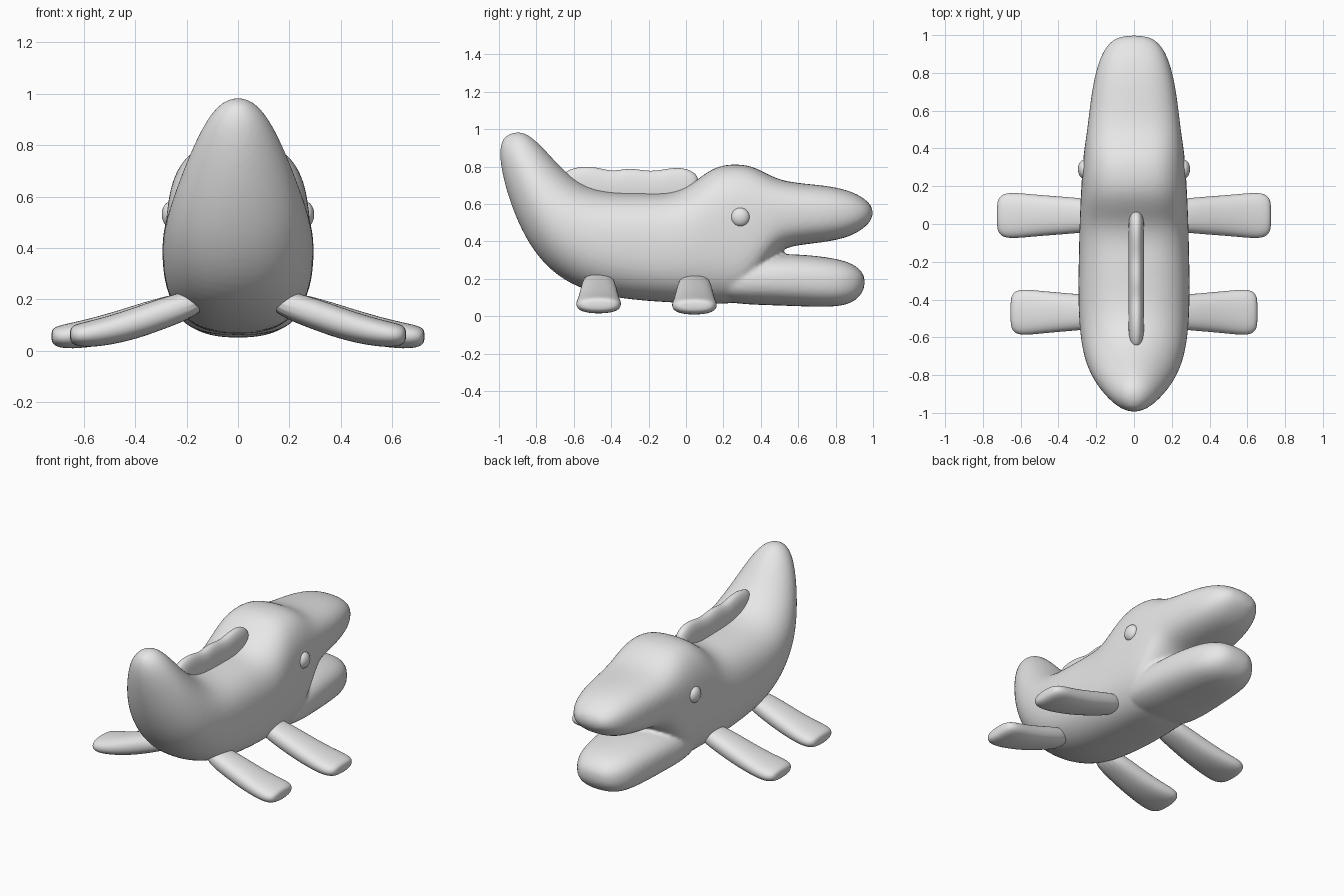
import bpy, bmesh, math
from mathutils import Vector

cube = bpy.data.objects.get("Cube")
if cube:
    bpy.data.objects.remove(cube, do_unlink=True)

grey = bpy.data.materials.new("plain grey")
grey.use_nodes = True
grey.diffuse_color = (0.8, 0.8, 0.8, 1)
grey.node_tree.nodes["Principled BSDF"].inputs["Base Color"].default_value = (0.8, 0.8, 0.8, 1)


def loft(bm, rings, sides=24):
    """Skin rounded rings, each given as top, bottom, side vector and squareness."""
    loops = []
    for top, bottom, side, power in rings:
        top, bottom, side = Vector(top), Vector(bottom), Vector(side)
        centre, up = (top + bottom) / 2, (top - bottom) / 2
        loop = []
        for i in range(sides):
            a = math.tau * i / sides
            u, v = (math.copysign(abs(w) ** (2 / power), w) for w in (math.cos(a), math.sin(a)))
            loop.append(bm.verts.new(centre + side * u + up * v))
        loops.append(loop)
    for a, b in zip(loops, loops[1:]):
        for i in range(sides):
            j = (i + 1) % sides
            bm.faces.new((a[i], a[j], b[j], b[i]))
    bm.faces.new(loops[0])
    bm.faces.new(loops[-1])


def finish(name, bm, levels=2):
    bmesh.ops.recalc_face_normals(bm, faces=bm.faces)
    for f in bm.faces:
        f.smooth = True
    mesh = bpy.data.meshes.new(name)
    bm.to_mesh(mesh)
    bm.free()
    mesh.materials.append(grey)
    ob = bpy.data.objects.new(name, mesh)
    bpy.context.collection.objects.link(ob)
    if levels:
        ob.modifiers.new("round", 'SUBSURF').levels = levels
        ob.modifiers["round"].render_levels = levels
    return ob


# Body from raised tail to upper snout: top y, top z, bottom y, bottom z, half width, squareness
body = [
    (-.90, .988, -.97, .97, .03, 2), (-.85, .977, -1.0, .90, .09, 2),
    (-.78, .92, -.99, .79, .145, 1.9), (-.70, .83, -.958, .66, .195, 1.9),
    (-.62, .75, -.912, .53, .235, 2), (-.53, .69, -.845, .39, .268, 2.1),
    (-.42, .665, -.74, .25, .288, 2.2), (-.30, .66, -.58, .145, .297, 2.4),
    (-.20, .66, -.36, .09, .297, 2.5), (-.10, .657, -.1, .072, .293, 2.6),
    (0, .685, 0, .068, .29, 2.6), (.08, .75, .08, .065, .287, 2.7),
    (.16, .803, .16, .063, .283, 2.8), (.25, .818, .25, .065, .278, 2.9),
    (.35, .808, .32, .085, .272, 2.9), (.43, .765, .41, .22, .262, 2.8),
    (.50, .73, .49, .355, .25, 2.7), (.60, .712, .6, .38, .238, 2.6),
    (.75, .70, .75, .395, .218, 2.5), (.87, .675, .88, .423, .185, 2.4),
    (.95, .635, .96, .475, .14, 2.3), (1.0, .585, 1.0, .525, .075, 2)]
# Lower jaw: y, top z, bottom z, half width
jaw = [
    (.1, .30, .09, .2), (.3, .32, .062, .25), (.45, .333, .058, .245),
    (.6, .333, .052, .232), (.75, .318, .048, .212), (.85, .298, .055, .185),
    (.92, .265, .09, .135), (.957, .215, .15, .07)]

bm = bmesh.new()
loft(bm, [((0, ty, tz), (0, by, bz), (w, 0, 0), p) for ty, tz, by, bz, w, p in body])
loft(bm, [((0, y, t), (0, y, b), (w, 0, 0), 2.5) for y, t, b, w in jaw])
body_ob = finish("body", bm)
fuse = body_ob.modifiers.new("fuse", 'REMESH')
fuse.mode = 'VOXEL'
fuse.voxel_size = 0.012
fuse.use_smooth_shade = True
soften = body_ob.modifiers.new("soften", 'SMOOTH')
soften.factor = 0.5
soften.iterations = 6

# Scalloped crest along the back
crest = [
    (-.66, .76, .02), (-.63, .785, .04), (-.55, .806, .042), (-.46, .795, .042),
    (-.39, .774, .042), (-.30, .798, .042), (-.19, .772, .042), (-.10, .792, .042),
    (-.02, .798, .042), (.04, .775, .04), (.072, .74, .02)]
bm = bmesh.new()
loft(bm, [((.012, y, z), (.012, y, .58), (w, 0, 0), 2.3) for y, z, w in crest], 16)
finish("back_crest", bm)

# Flattened legs: x, centre z, half thickness, half width
leg = [
    (.12, .20, .05, .075), (.27, .153, .064, .096), (.40, .106, .064, .106),
    (.52, .074, .057, .118), (.60, .062, .05, .125), (.64, .061, .04, .107),
    (.655, .062, .022, .07)]
for side, s in (("left", 1), ("right", -1)):
    for part, y, stretch, drop in (("front", .045, 1.11, .006), ("back", -.467, 1, 0)):
        bm = bmesh.new()
        loft(bm, [((s * x * stretch, y, z - drop + h), (s * x * stretch, y, z - drop - h),
                   (0, w, 0), 2.4) for x, z, h, w in leg], 16)
        finish(f"{part}_leg_{side}", bm)

    # Flattened round eye
    bm = bmesh.new()
    bmesh.ops.create_uvsphere(bm, u_segments=24, v_segments=16, radius=.05)
    bmesh.ops.scale(bm, vec=(.65, 1, 1), verts=bm.verts)
    bmesh.ops.translate(bm, vec=(s * .264, .29, .53), verts=bm.verts)
    finish(f"eye_{side}", bm, 0)
